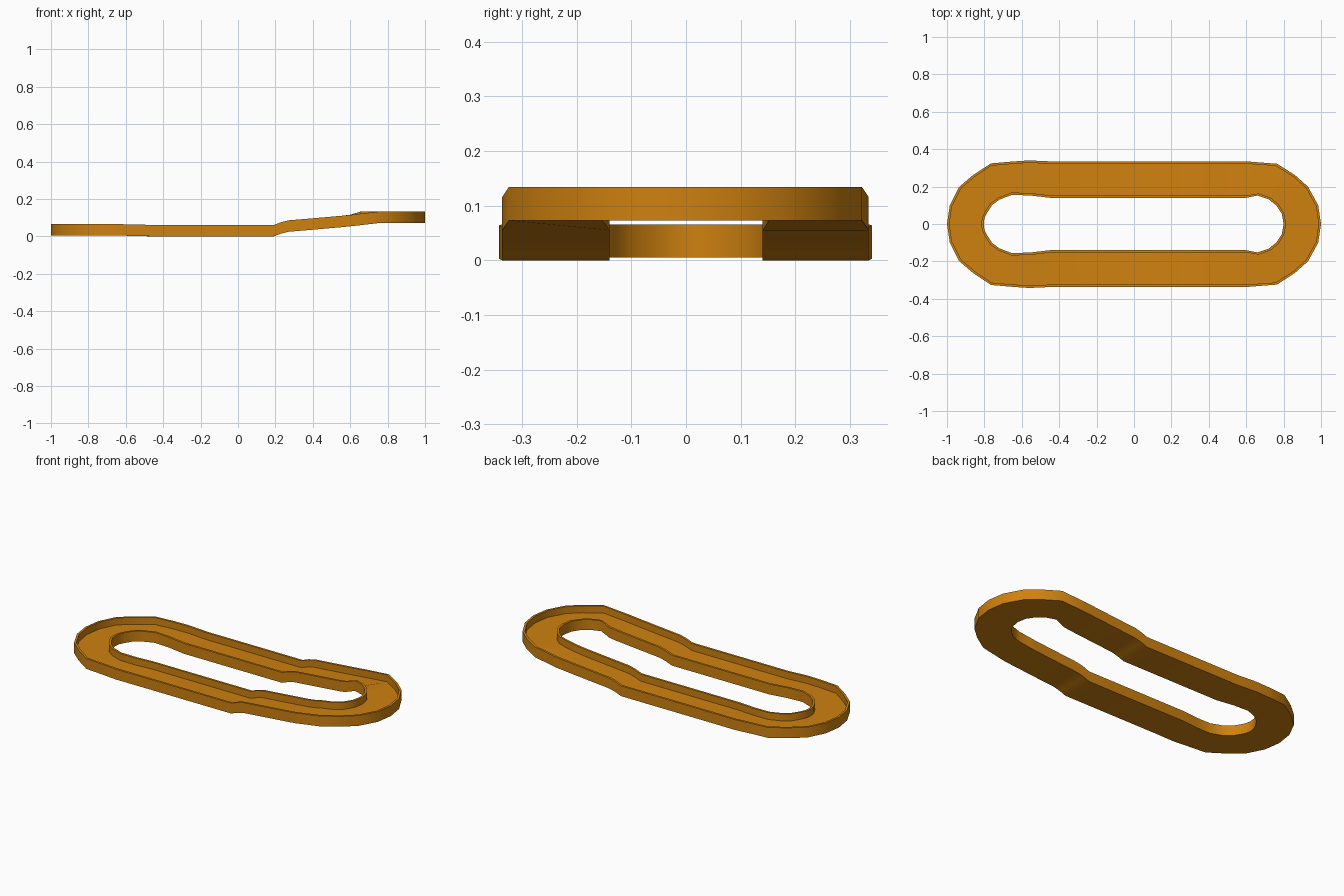
import bpy, bmesh

if "Cube" in bpy.data.objects:
    bpy.data.objects.remove(bpy.data.objects["Cube"])

WALL_H, FLOOR_H, WALL_T = 0.061, 0.02, 0.013

# Stations along the +y half, right end to left end: outer x, outer y, inner x, inner y, base z
HALF = [
    (1.00, 0.00, 0.80, 0.00, 0.073), (0.985, 0.10, 0.79, 0.055, 0.073),
    (0.93, 0.20, 0.76, 0.10, 0.073), (0.86, 0.262, 0.72, 0.132, 0.073),
    (0.765, 0.322, 0.66, 0.152, 0.073), (0.61, 0.334, 0.60, 0.14, 0.055),
    (0.56, 0.334, 0.56, 0.14, 0.05), (0.40, 0.334, 0.40, 0.14, 0.036),
    (0.27, 0.334, 0.27, 0.14, 0.025), (0.23, 0.334, 0.23, 0.14, 0.015),
    (0.19, 0.334, 0.19, 0.14, 0.0), (-0.43, 0.334, -0.45, 0.14, 0.0),
    (-0.56, 0.34, -0.56, 0.153, 0.003), (-0.65, 0.334, -0.655, 0.155, 0.005),
    (-0.765, 0.324, -0.72, 0.13, 0.005), (-0.86, 0.262, -0.76, 0.10, 0.005),
    (-0.935, 0.198, -0.785, 0.06, 0.005), (-0.985, 0.10, -0.80, 0.03, 0.005),
    (-1.00, 0.00, -0.803, 0.00, 0.005),
]


def lower_z(x, z):
    """The ramp's height follows x, so both edges of the end turn stay level."""
    return 0.073 if x > 0.655 else z


# Full loop: +y half, then the mirrored half
loop = [(ox, oy, ix, iy, lower_z(ox, z) if oy < 0.33 else z) for ox, oy, ix, iy, z in HALF]
loop += [(ox, -oy - 0.002 * (oy > 0.3), ix, -iy, z) for ox, oy, ix, iy, z in reversed(loop[1:-1])]

# Channel section: outer wall, floor and inner wall swept around the loop
bm = bmesh.new()
rings = []
for ox, oy, ix, iy, z in loop:
    width = ((ox - ix) ** 2 + (oy - iy) ** 2) ** 0.5
    t = WALL_T / width
    section = [(0, 0), (0, WALL_H), (t, WALL_H), (t, FLOOR_H),
               (1 - t, FLOOR_H), (1 - t, WALL_H), (1, WALL_H), (1, 0)]
    rings.append([bm.verts.new((ox + (ix - ox) * u, oy + (iy - oy) * u, z + h))
                  for u, h in section])
for i, a in enumerate(rings):
    b = rings[(i + 1) % len(rings)]
    for j in range(8):
        k = (j + 1) % 8
        bm.faces.new((a[j], b[j], b[k], a[k]))
bmesh.ops.recalc_face_normals(bm, faces=bm.faces)

mesh = bpy.data.meshes.new("track_channel")
bm.to_mesh(mesh)
bm.free()
track = bpy.data.objects.new("track_channel", mesh)
bpy.context.collection.objects.link(track)

# Orange finish
mat = bpy.data.materials.new("orange")
mat.diffuse_color = (0.62, 0.22, 0.005, 1)
mat.use_nodes = True
mat.node_tree.nodes["Principled BSDF"].inputs["Base Color"].default_value = mat.diffuse_color
mesh.materials.append(mat)

# Smooth shading on the curved walls with sharp section edges
bpy.context.view_layer.objects.active = track
track.select_set(True)
bpy.ops.object.shade_smooth_by_angle(angle=0.6)
